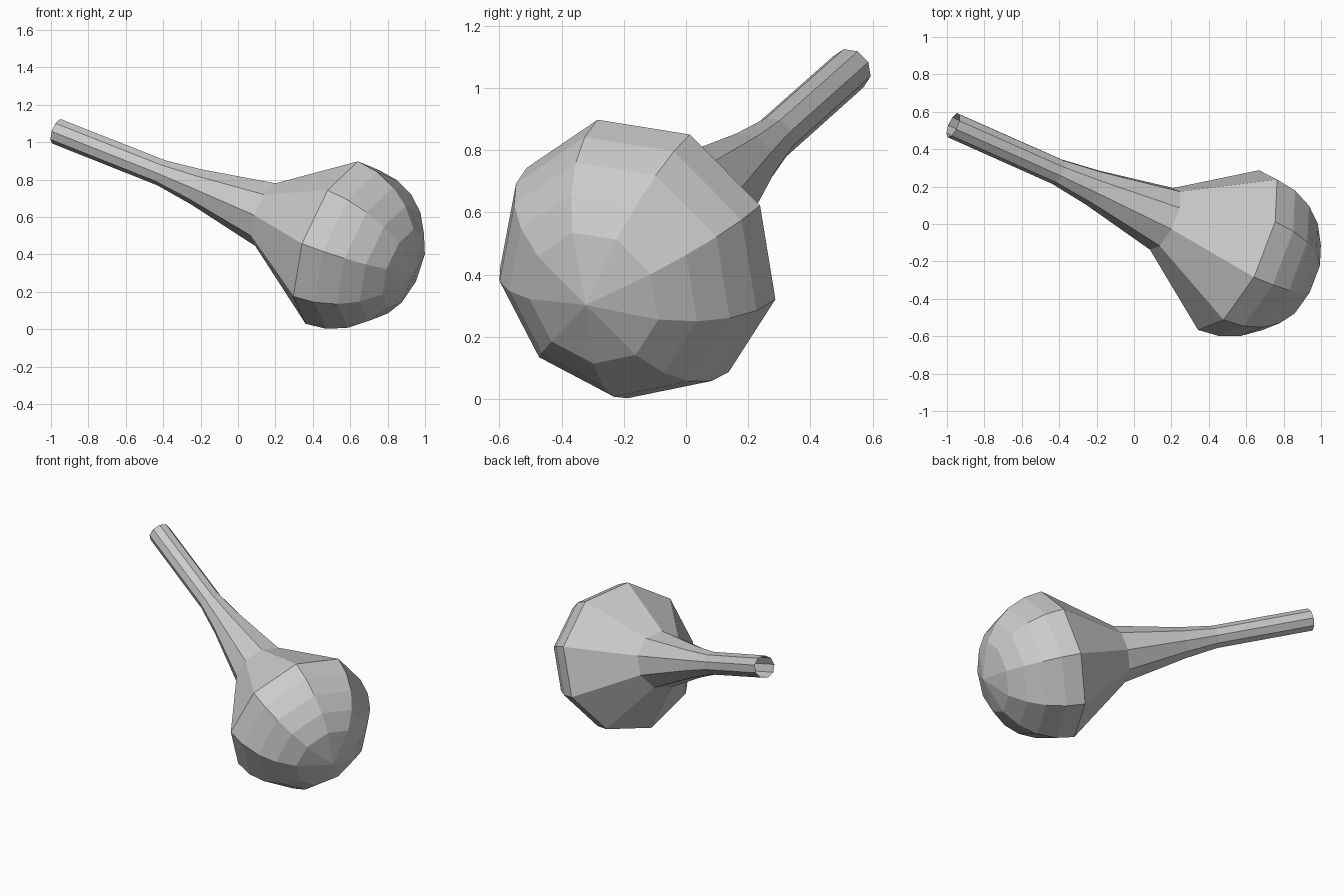
import bpy, bmesh
from math import radians, sin, cos
from mathutils import Vector, Matrix

if "Cube" in bpy.data.objects:
    bpy.data.objects.remove(bpy.data.objects["Cube"])

SIDES = 9
R = 0.469
centre = Vector((0.535, -0.139, 0.465))          # centre of the widest ring
axis = Vector((0.8594, -0.382, -0.340)).normalized()
u = Vector((0.289, 0.908, -0.31))                # direction of the first corner
u = (u - axis * u.dot(axis)).normalized()
v = axis.cross(u)

# Profile (radius, distance along axis): open tube, flared neck, round bulb
profile = [(0.071, -1.748), (0.072, -1.096), (0.100, -0.875), (0.181, -0.437)]
profile += [(R * sin(radians(a)), R * cos(radians(a))) for a in (90, 75, 60, 45, 29)]
profile.append((0.0, 0.478))

# Revolve the profile in nine flat-sided steps about local z
bm = bmesh.new()
verts = [bm.verts.new((r, 0, t)) for r, t in profile]
edges = [bm.edges.new(pair) for pair in zip(verts, verts[1:])]
bmesh.ops.spin(bm, geom=verts + edges, cent=(0, 0, 0), axis=(0, 0, 1),
               angle=radians(360), steps=SIDES)
bmesh.ops.remove_doubles(bm, verts=bm.verts, dist=0.0005)
bmesh.ops.recalc_face_normals(bm, faces=bm.faces)

# Tilt into place
m = Matrix((u, v, axis)).transposed().to_4x4()
m.translation = centre
bmesh.ops.transform(bm, matrix=m, verts=bm.verts)

mesh = bpy.data.meshes.new("bulb_with_tube")
bm.to_mesh(mesh)
bm.free()
obj = bpy.data.objects.new("bulb_with_tube", mesh)
bpy.context.collection.objects.link(obj)

# Make sure the faces point outward (bulb tip faces along the axis)
tip = max(mesh.polygons, key=lambda p: p.center.dot(axis))
if tip.normal.dot(axis) < 0:
    mesh.flip_normals()
